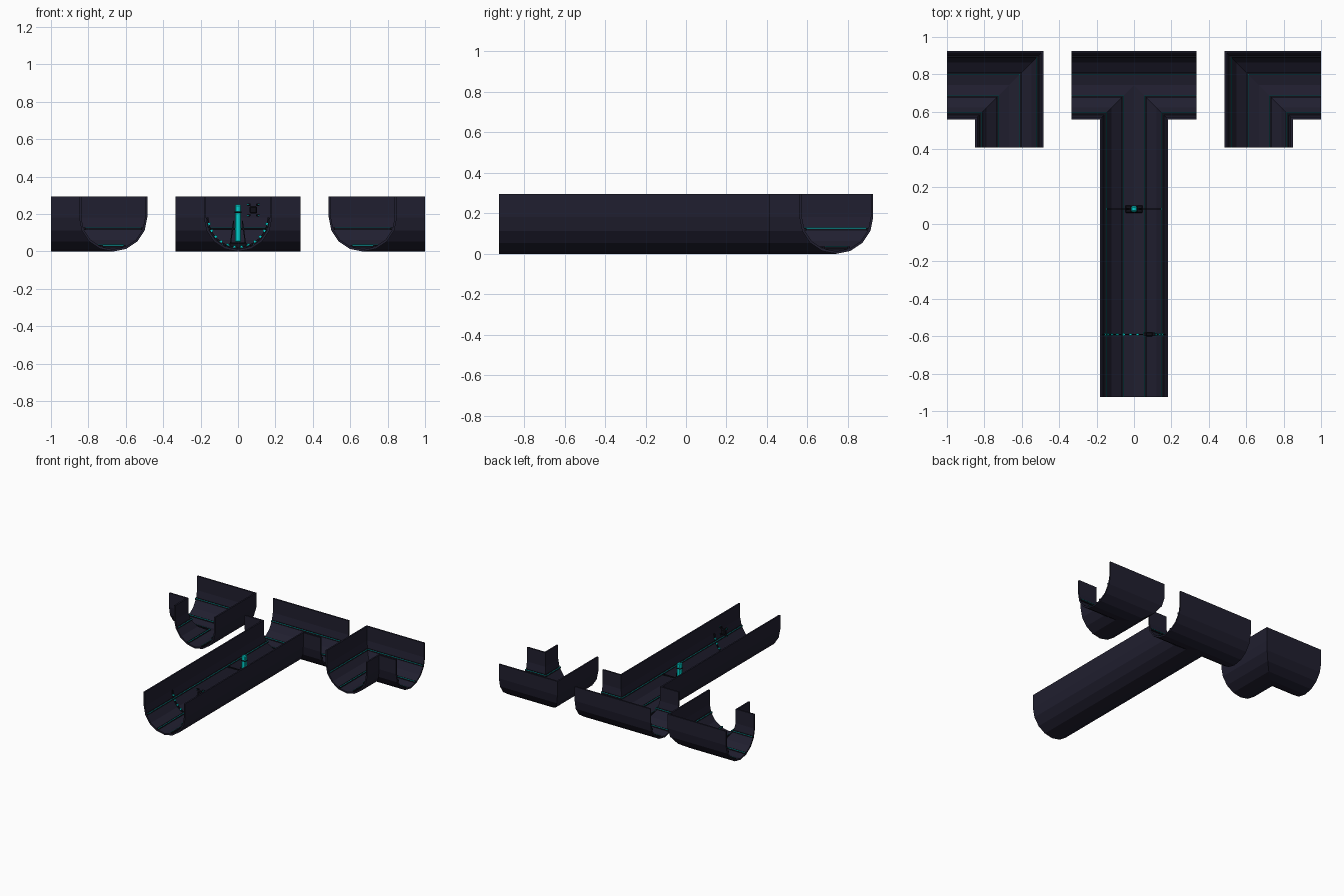
import bpy, bmesh
from math import sin, cos, pi, radians
from mathutils import Vector, Matrix

cube = bpy.data.objects.get("Cube")
if cube:
    bpy.data.objects.remove(cube, do_unlink=True)


def material(name, rgb):
    m = bpy.data.materials.new(name)
    m.diffuse_color = (*rgb, 1)
    m.use_nodes = True
    m.node_tree.nodes["Principled BSDF"].inputs["Base Color"].default_value = (*rgb, 1)
    return m


NAVY = material("dark navy", (0.0145, 0.0135, 0.029))
BLACK = material("near black", (0.005, 0.005, 0.009))
CYAN = material("cyan", (0.0, 0.65, 0.62))

R, WALL, TOP = 0.1825, 0.012, 0.295
MID = 0.7425      # centre line of the cross channels
BACK = 0.925


def finish(name, bm, mat):
    bmesh.ops.remove_doubles(bm, verts=bm.verts, dist=0.0001)
    bmesh.ops.recalc_face_normals(bm, faces=bm.faces)
    mesh = bpy.data.meshes.new(name)
    bm.to_mesh(mesh)
    bm.free()
    mesh.materials.append(mat)
    ob = bpy.data.objects.new(name, mesh)
    bpy.context.collection.objects.link(ob)
    return ob


def sweep(bm, path, profile, side):
    """Sweep a half section along a mitred path; side +1 is left of travel."""
    pts = [Vector(p) for p in path]
    dirs = [(b - a).normalized() for a, b in zip(pts, pts[1:])]
    normals = [Vector((-d.y, d.x)) for d in dirs]
    rings = []
    for i, p in enumerate(pts):
        a, b = normals[max(i - 1, 0)], normals[min(i, len(normals) - 1)]
        mitre = (a + b) / (1 + a.dot(b))
        rings.append([bm.verts.new((*(p + mitre * u * side), z)) for u, z in profile])
    n = len(profile)
    for r, s in zip(rings, rings[1:]):
        for i in range(n):
            j = (i + 1) % n
            if profile[i][0] or profile[j][0]:
                bm.faces.new((r[i], r[j], s[j], s[i]))
    bm.faces.new(rings[0])
    bm.faces.new(rings[-1][::-1])


def arc(radius):
    return [(radius * sin(k * pi / 8), R - radius * cos(k * pi / 8)) for k in range(5)]


def rect(u0, u1, z0, z1):
    return [(u0, z0), (u1, z0), (u1, z1), (u0, z1)]


# Half section of the trough, its inner rails and their light lines
inner = arc(R - WALL)
inner[0] = (0, WALL)
SHELL = arc(R) + [(R, TOP), (R - WALL, TOP)] + inner[::-1]
SHELL[0] = (0, 0)
RAILS = [rect(0.148, 0.163, 0.114, 0.128), rect(0.056, 0.067, 0.02, 0.036)]
LIGHTS = [rect(0.1465, 0.149, 0.125, 0.1285), rect(0.0545, 0.057, 0.033, 0.0365)]


def channel(name, runs):
    for part, profiles, mat in (("shell", [SHELL], NAVY), ("rails", RAILS, BLACK),
                                ("light_lines", LIGHTS, CYAN)):
        bm = bmesh.new()
        for path, side in runs:
            for profile in profiles:
                sweep(bm, path, profile, side)
        finish(f"{name}_{part}", bm, mat)


# Corner channels
for name, s in (("right_corner", -1), ("left_corner", 1)):
    path = [(s, MID), (s * 0.6675, MID), (s * 0.6675, 0.41)]
    channel(name, [(path, 1), (path, -1)])

# T junction with its long stem
E = 0.333
channel("junction", [
    ([(-E, MID), (0, MID), (E, MID)], 1),
    ([(-E, MID), (0, MID), (0, -BACK)], -1),
    ([(E, MID), (0, MID), (0, -BACK)], 1)])


def boxes(name, items, mat, bevel=0):
    """Several boxes in one object, each given as (centre, size, turn about y)."""
    bm = bmesh.new()
    for centre, size, turn in items:
        bmesh.ops.create_cube(bm, size=1, matrix=Matrix.Translation(centre)
                              @ Matrix.Rotation(turn, 4, "Y") @ Matrix.Diagonal((*size, 1)))
    ob = finish(name, bm, mat)
    if bevel:
        mod = ob.modifiers.new("bevel", "BEVEL")
        mod.width, mod.segments = bevel, 1
    return ob


# Glowing post with dark collars and a cross bar
PY = 0.08
boxes("light_post", [((0, PY, 0.15), (0.034, 0.03, 0.2), 0)], CYAN, 0.006)
boxes("post_collars", [((0, PY, 0.032), (0.09, 0.04, 0.03), 0),
                       ((0, PY, 0.21), (0.04, 0.036, 0.008), 0)], BLACK, 0.003)
boxes("post_cross_bar", [((0, PY, 0.12), (0.3, 0.006, 0.01), 0)], BLACK)
boxes("post_braces", [(((s * 0.032), PY, 0.1), (0.006, 0.012, 0.13), s * radians(-8))
                      for s in (-1, 1)], BLACK)

# Thin sensor hoop hugging the trough, with a row of lamps
HY = -0.59
hoop = bmesh.new()
ends = []
for k in range(17):
    a = pi * (k / 16 - 0.5)
    ends.append([hoop.verts.new((r * sin(a), HY + dy, R - r * cos(a)))
                 for r, dy in ((0.168, -0.003), (0.168, 0.003), (0.158, 0.003), (0.158, -0.003))])
for a, b in zip(ends, ends[1:]):
    for i in range(4):
        j = (i + 1) % 4
        hoop.faces.new((a[i], a[j], b[j], b[i]))
hoop.faces.new(ends[0])
hoop.faces.new(ends[-1])
finish("sensor_hoop", hoop, BLACK)
angles = [radians(-77 + 14 * k) for k in range(12)]
boxes("hoop_lamps", [((0.157 * sin(a), HY, R - 0.157 * cos(a)), (0.012, 0.01, 0.012), -a)
                     for a in angles], CYAN)

# Small hovering device with four lit rotors
DX, DZ = 0.082, 0.222
boxes("device_body", [((DX, HY, DZ), (0.04, 0.026, 0.04), 0)], BLACK, 0.006)
corners = [(sx, sz) for sx in (-1, 1) for sz in (-1, 1)]
boxes("device_arms", [((DX + sx * 0.024, HY, DZ + sz * 0.028), (0.018, 0.02, 0.012), 0)
                      for sx, sz in corners], BLACK, 0.002)
boxes("device_lamps", [((DX + sx * 0.03, HY, DZ + sz * 0.03), (0.006, 0.024, 0.006), 0)
                       for sx, sz in corners], CYAN)
